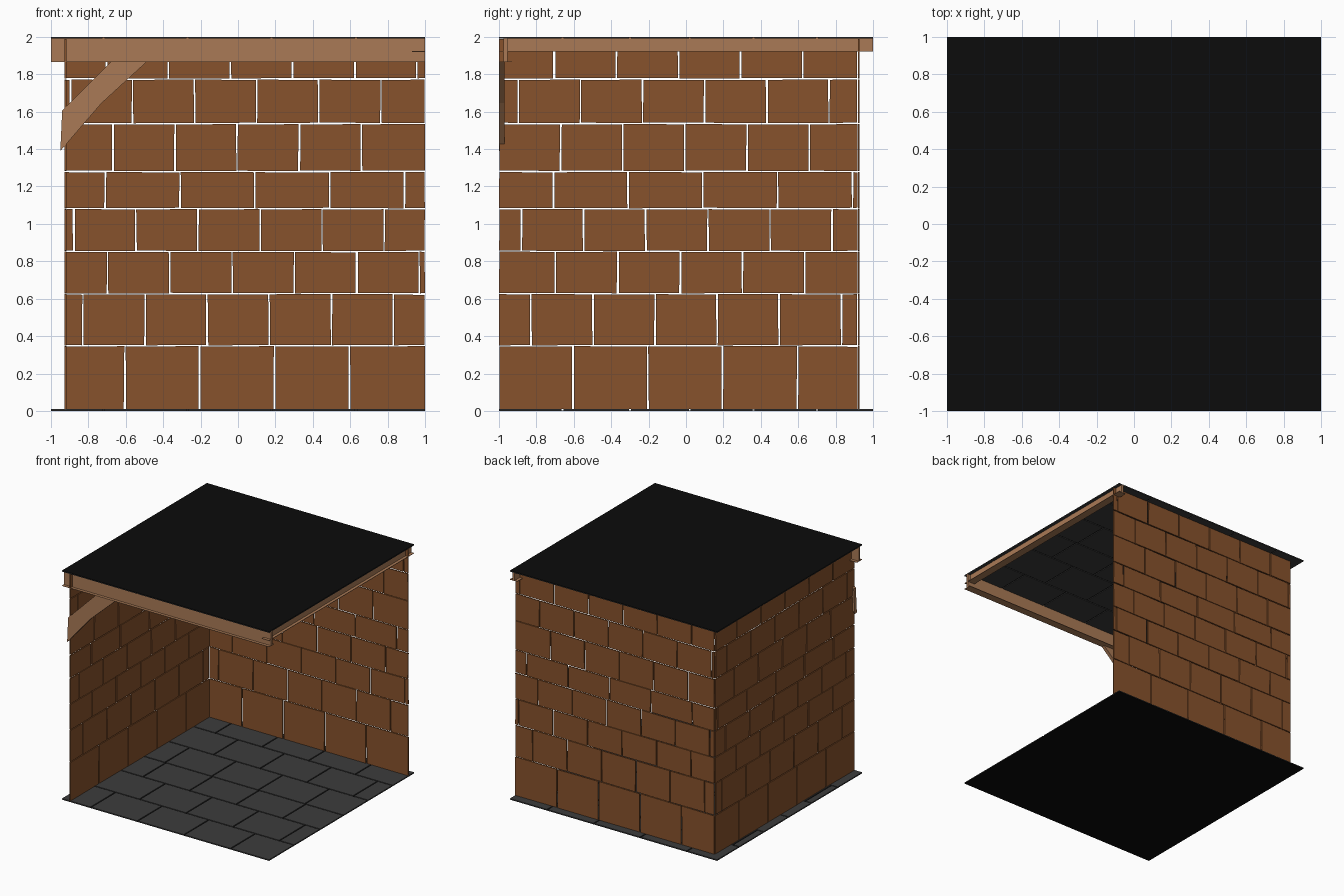
import bpy, bmesh, random
from mathutils import Vector

if "Cube" in bpy.data.objects:
    bpy.data.objects.remove(bpy.data.objects["Cube"])

random.seed(4)

def mat(name, rgb):
    m = bpy.data.materials.new(name)
    m.diffuse_color = (*rgb, 1)
    m.use_nodes = True
    m.node_tree.nodes["Principled BSDF"].inputs["Base Color"].default_value = m.diffuse_color
    return m

BRICK = mat("brown brick", (0.245, 0.085, 0.025))
WOOD = mat("light timber", (0.40, 0.195, 0.093))
STONE = mat("grey slab", (0.045, 0.045, 0.045))
DARK = mat("black backing", (0.0035, 0.0035, 0.0035))

def box(bm, lo, hi, jitter=0, axes=()):
    """Box between two corners; optional wobble of its outline in the given axes."""
    c = [(lo[i] + hi[i]) / 2 for i in range(3)]
    vs = bmesh.ops.create_cube(bm, size=1)["verts"]
    shift = {}
    for v in vs:
        key = tuple(v.co[a] > 0 for a in axes)
        if key not in shift:
            shift[key] = [random.uniform(-jitter, jitter) for _ in axes]
        s = shift[key]
        v.co = Vector([c[i] + v.co[i] * (hi[i] - lo[i]) for i in range(3)])
        for a, d in zip(axes, s):
            v.co[a] += d

def finish(bm, name, material):
    bmesh.ops.recalc_face_normals(bm, faces=bm.faces)
    me = bpy.data.meshes.new(name)
    bm.to_mesh(me)
    bm.free()
    me.materials.append(material)
    ob = bpy.data.objects.new(name, me)
    bpy.context.collection.objects.link(ob)
    return ob

def spans(joint, pitch, lo, hi, gap):
    """Split lo..hi at joints spaced by pitch, leaving a gap at each joint."""
    while joint - pitch > lo + 0.02:
        joint -= pitch
    a = lo
    while joint < hi - 0.02:
        yield a, joint - gap / 2
        a = joint + gap / 2
        joint += pitch
    yield a, hi

# Brick courses: bottom, top, first joint, pitch
COURSES = [
    (0.010, 0.345, -0.605, 0.400), (0.352, 0.623, -0.497, 0.332),
    (0.630, 0.850, -0.697, 0.333), (0.856, 1.078, -0.547, 0.332),
    (1.085, 1.277, -0.710, 0.400), (1.284, 1.532, -0.669, 0.332),
    (1.540, 1.770, -0.564, 0.332), (1.778, 1.990, -0.704, 0.332),
]

# Back wall runs along x, left wall along y
bm = bmesh.new()
for z0, z1, j, p in COURSES:
    for a, b in spans(j, p, -0.92, 1.0, 0.009):
        box(bm, (a, 0.918, z0), (min(b, 0.998), 0.928, z1), 0.002, (0, 2))
finish(bm, "back_brick_wall", BRICK)

bm = bmesh.new()
for z0, z1, j, p in COURSES:
    for a, b in spans(j, p, -0.998, 0.915, 0.009):
        box(bm, (-0.928, a, z0), (-0.918, b, z1), 0.002, (1, 2))
finish(bm, "left_brick_wall", BRICK)

# Floor and ceiling: black backing plates with grey slabs on the room side
ROWS = [-1, -0.66, -0.3, 0.02, 0.36, 0.7, 1]
def slabs(name, z0, z1):
    bm = bmesh.new()
    for i, (y0, y1) in enumerate(zip(ROWS, ROWS[1:])):
        g0 = 0 if i == 0 else 0.005
        g1 = 0 if i == len(ROWS) - 2 else 0.005
        for a, b in spans(-0.72 + 0.23 * (i % 3), 0.45, -1, 1, 0.01):
            box(bm, (a, y0 + g0, z0), (b, y1 - g1, z1))
    finish(bm, name, STONE)

def plate(name, z0, z1):
    bm = bmesh.new()
    box(bm, (-1, -1, z0), (1, 1, z1))
    finish(bm, name, DARK)

plate("floor_backing", 0, 0.003)
slabs("floor_slabs", 0.003, 0.010)
plate("ceiling_backing", 1.997, 2.0)
slabs("ceiling_slabs", 1.990, 1.997)

# Edge beams: upright web with a thin bottom flange
bm = bmesh.new()
box(bm, (-1, -0.975, 1.866), (1, -0.955, 1.999))
box(bm, (-1, -1, 1.865), (1, -0.93, 1.869))
finish(bm, "front_beam", WOOD)

bm = bmesh.new()
box(bm, (0.955, -0.96, 1.921), (0.975, 1, 1.999))
box(bm, (0.93, -1, 1.92), (1, 1, 1.924))
finish(bm, "right_beam", WOOD)

# Bent corner brace under the front beam
bm = bmesh.new()
outline = [(-0.95, 1.39), (-0.73, 1.645), (-0.49, 1.865), (-0.68, 1.865), (-0.94, 1.605)]
face = bm.faces.new([bm.verts.new((x, -1, z)) for x, z in outline])
ext = bmesh.ops.extrude_face_region(bm, geom=[face])
for v in ext["geom"]:
    if isinstance(v, bmesh.types.BMVert):
        v.co.y += 0.03
finish(bm, "corner_brace", WOOD)
